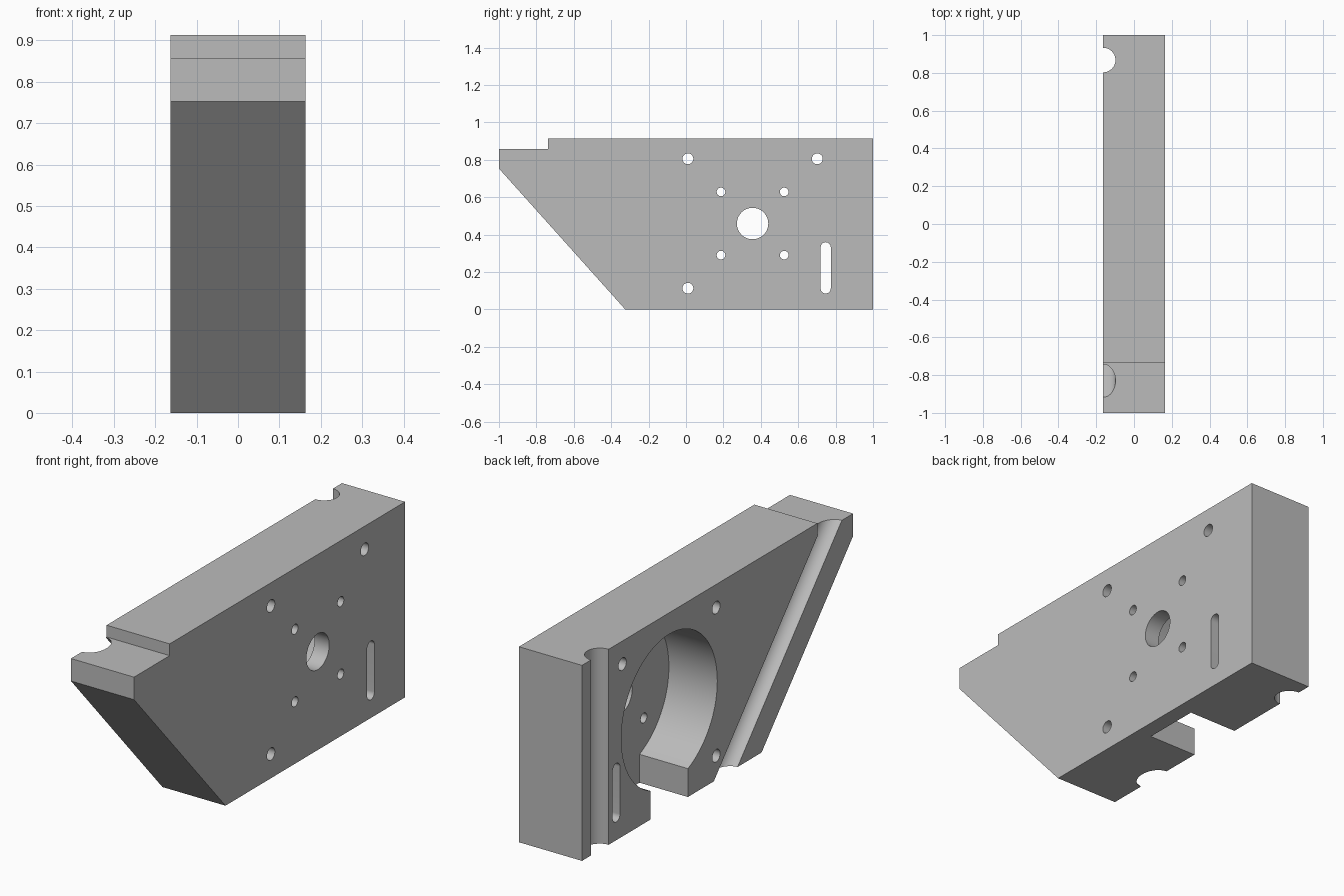
import bpy, bmesh, math
from mathutils import Vector

if "Cube" in bpy.data.objects:
    bpy.data.objects.remove(bpy.data.objects["Cube"], do_unlink=True)

HALF = 0.163                # half thickness of the plate
TOP, STEP = 0.913, 0.858    # full height and height of the front step
CY, CZ = 0.356, 0.459       # centre of the bore
FLOOR = 0.087               # floor of the pocket

grey = bpy.data.materials.new("plain grey")
grey.use_nodes = True
colour = (0.5, 0.5, 0.5, 1)
grey.diffuse_color = colour
grey.node_tree.nodes["Principled BSDF"].inputs["Base Color"].default_value = colour


def prism(name, outline, x0, x1):
    """Extrude a (y, z) outline along x."""
    bm = bmesh.new()
    face = bm.faces.new([bm.verts.new((x0, y, z)) for y, z in outline])
    ext = bmesh.ops.extrude_face_region(bm, geom=[face])
    verts = [v for v in ext["geom"] if isinstance(v, bmesh.types.BMVert)]
    bmesh.ops.translate(bm, verts=verts, vec=(x1 - x0, 0, 0))
    bmesh.ops.recalc_face_normals(bm, faces=bm.faces)
    mesh = bpy.data.meshes.new(name)
    bm.to_mesh(mesh)
    bm.free()
    mesh.materials.append(grey)
    obj = bpy.data.objects.new(name, mesh)
    bpy.context.collection.objects.link(obj)
    return obj


def arc(y, z, r, start=0, sweep=360, n=48):
    count = n if sweep == 360 else n + 1
    angles = [math.radians(start + sweep * i / n) for i in range(count)]
    return [(y + r * math.cos(a), z + r * math.sin(a)) for a in angles]


def rod(name, a, b, r):
    """Cylinder whose axis runs from a through b."""
    a, b = Vector(a), Vector(b)
    bpy.ops.mesh.primitive_cylinder_add(vertices=48, radius=r, depth=(b - a).length,
                                        location=(a + b) / 2)
    obj = bpy.context.object
    obj.name = name
    obj.rotation_euler = (b - a).to_track_quat("Z", "Y").to_euler()
    obj.data.materials.append(grey)
    return obj


# Plate with a slanted front and a stepped top corner
plate = prism("mounting_plate", [(-1, STEP), (-1, 0.753), (-0.325, 0), (1, 0),
                                 (1, TOP), (-0.737, TOP), (-0.737, STEP)], -HALF, HALF)
cutters = []

# Round pocket and the channel that opens it downwards
cutters.append(prism("pocket_cutter", arc(CY, CZ, 0.354, n=96), -0.3, FLOOR))
w = 0.137
cutters.append(prism("channel_cutter", [(CY - w, -0.1), (CY + w, -0.1),
                                        (CY + w, CZ), (CY - w, CZ)], -0.3, FLOOR))

# Bore, four small holes, three corner holes
holes = [(CY, CZ, 0.084)]
for sy in (-1, 1):
    for sz in (-1, 1):
        holes.append((CY + 0.169 * sy, CZ + 0.169 * sz, 0.023))
        if (sy, sz) != (1, -1):
            holes.append((CY + 0.346 * sy, CZ + 0.346 * sz, 0.029))
for y, z, r in holes:
    cutters.append(prism("hole_cutter", arc(y, z, r), -0.3, 0.3))

# Upright slot with rounded ends
cutters.append(prism("slot_cutter", arc(0.747, 0.332, 0.027, 0, 180, 24)
                     + arc(0.747, 0.112, 0.027, 180, 180, 24), -0.3, 0.3))

# Half-round grooves: one upright, one along the slant
cutters.append(rod("upright_groove_cutter", (-HALF, 0.868, -0.2), (-HALF, 0.868, 1.2), 0.065))
low, high = Vector((-HALF, -0.06, 0)), Vector((-HALF, -0.83, STEP))
extra = (high - low) * 0.3
cutters.append(rod("slanted_groove_cutter", low - extra, high + extra, 0.065))

# Cut everything, then drop the cutters
bpy.ops.object.select_all(action="DESELECT")
bpy.context.view_layer.objects.active = plate
plate.select_set(True)
for cutter in cutters:
    cutter.hide_render = True
    mod = plate.modifiers.new("cut", "BOOLEAN")
    mod.operation, mod.solver, mod.object = "DIFFERENCE", "EXACT", cutter
    bpy.ops.object.modifier_apply(modifier=mod.name)
    bpy.data.objects.remove(cutter, do_unlink=True)

bpy.ops.object.shade_smooth_by_angle(angle=math.radians(30))
